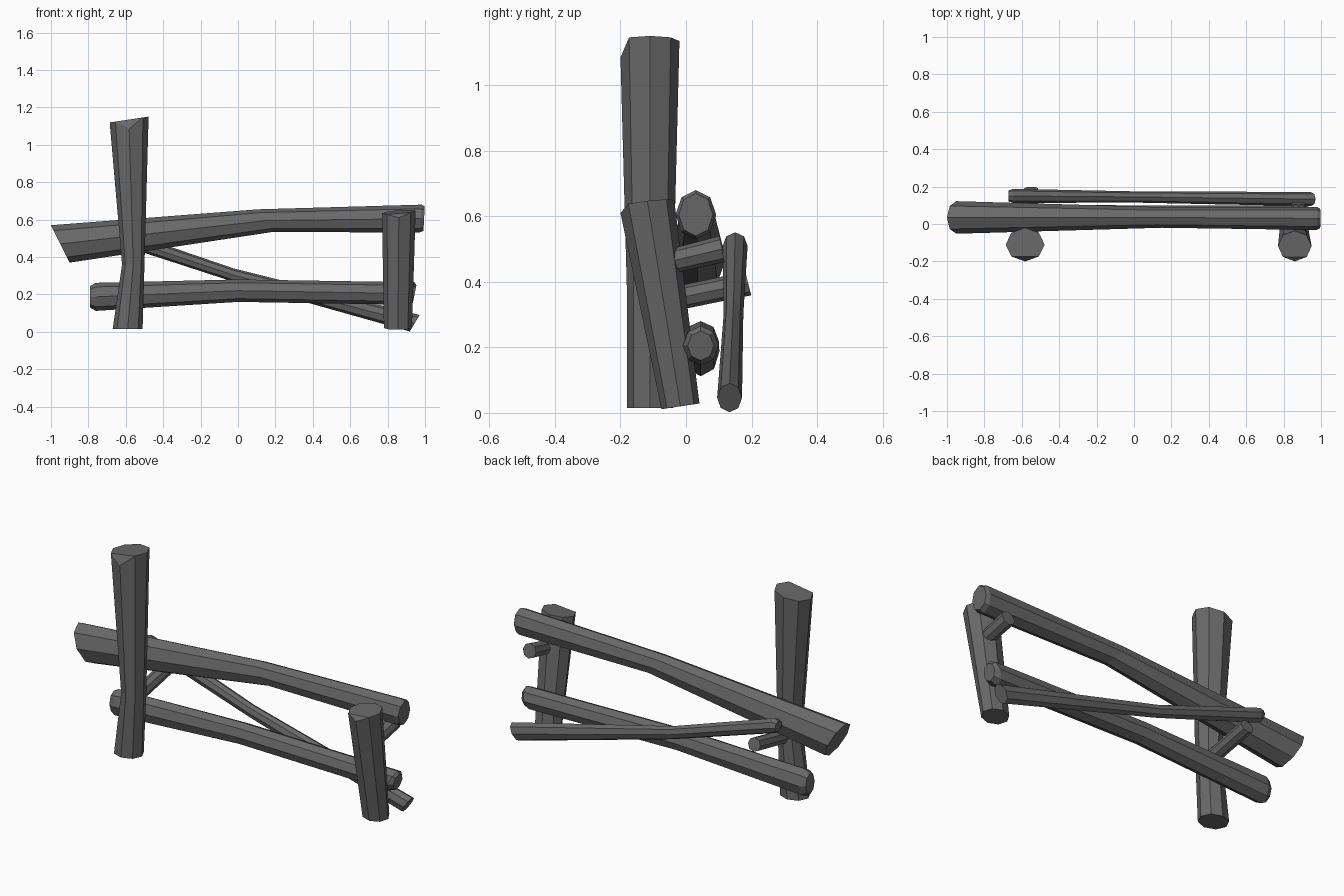
import bpy
from math import cos, sin, pi

cube = bpy.data.objects.get("Cube")
if cube:
    bpy.data.objects.remove(cube, do_unlink=True)

wood = bpy.data.materials.new("weathered_grey_wood")
wood.use_nodes = True
GREY = (0.14, 0.14, 0.14, 1)
wood.diffuse_color = GREY
wood.node_tree.nodes["Principled BSDF"].inputs["Base Color"].default_value = GREY

SIDES = 8
ORDER = {"x": (0, 1, 2), "y": (1, 2, 0), "z": (2, 0, 1)}


def log(name, axis, rings, chip=0):
    """Loft rings (along, centre u, v, radius u, v, slant u, v) into a hewn log.
    chip lowers one corner of the last ring to notch the end."""
    a, u, v = ORDER[axis]
    verts, faces = [], []
    for r, (along, cu, cv, ru, rv, su, sv) in enumerate(rings):
        for i in range(SIDES):
            ang = 2 * pi * i / SIDES
            du, dv = ru * cos(ang), rv * sin(ang)
            p = [0, 0, 0]
            p[u], p[v] = cu + du, cv + dv
            p[a] = along + su * du + sv * dv
            if chip and r == len(rings) - 1 and i == 6:
                p[a] -= chip
            verts.append(p)
    for r in range(len(rings) - 1):
        for i in range(SIDES):
            j = (i + 1) % SIDES
            b = r * SIDES
            faces.append((b + i, b + j, b + SIDES + j, b + SIDES + i))
    last = (len(rings) - 1) * SIDES
    faces.append(tuple(reversed(range(SIDES))))
    if chip:
        faces.append(tuple(last + i for i in (5, 6, 7)))
        faces.append(tuple(last + i for i in (0, 1, 2, 3, 4, 5, 7)))
    else:
        faces.append(tuple(last + i for i in range(SIDES)))
    mesh = bpy.data.meshes.new(name)
    mesh.from_pydata(verts, [], faces)
    mesh.materials.append(wood)
    obj = bpy.data.objects.new(name, mesh)
    bpy.context.collection.objects.link(obj)
    return obj


# Upright posts
log("tall_post", "z", [
    (0.015, -0.59, -0.11, 0.08, 0.07, 0, 0),
    (0.36, -0.56, -0.11, 0.06, 0.07, 0, 0),
    (1.135, -0.582, -0.11, 0.104, 0.09, 0.15, 0)], chip=0.05)
log("short_post", "z", [
    (0.02, 0.855, -0.017, 0.075, 0.058, 0, 0.15),
    (0.64, 0.86, -0.118, 0.09, 0.082, 0.08, 0.12)], chip=0.02)

# Horizontal rails
log("top_rail", "x", [
    (-0.95, 0.035, 0.47, 0.087, 0.1, 0, -0.5),
    (0.15, 0.035, 0.595, 0.055, 0.06, 0, -0.7),
    (0.975, 0.03, 0.605, 0.062, 0.075, 0, 0.1),
    (0.995, 0.03, 0.605, 0.052, 0.065, 0, 0.05)])
log("bottom_rail", "x", [
    (-0.79, 0.045, 0.187, 0.04, 0.058, 0, 0),
    (-0.76, 0.045, 0.187, 0.057, 0.075, 0, 0),
    (0.0, 0.045, 0.22, 0.055, 0.06, 0, 0),
    (0.92, 0.045, 0.205, 0.055, 0.06, 0, 0.4),
    (0.945, 0.045, 0.205, 0.04, 0.045, 0, 0.2)])

# Fallen diagonal rail at the back
log("diagonal_rail", "x", [
    (-0.67, 0.15, 0.513, 0.03, 0.03, 0, 0),
    (-0.645, 0.15, 0.51, 0.038, 0.041, 0, 0),
    (-0.02, 0.145, 0.302, 0.03, 0.036, 0, 0),
    (0.945, 0.133, 0.046, 0.038, 0.044, 0, 0.6)])

# Pegs that carry the rails behind each post
log("right_peg", "y", [
    (-0.1, 0.45, 0.88, 0.037, 0.037, 0, 0),
    (0.11, 0.5, 0.88, 0.04, 0.04, -0.2, 0)])
log("left_peg", "y", [
    (-0.1, 0.335, -0.55, 0.037, 0.037, 0, 0),
    (0.19, 0.395, -0.55, 0.036, 0.038, -0.25, 0)])
